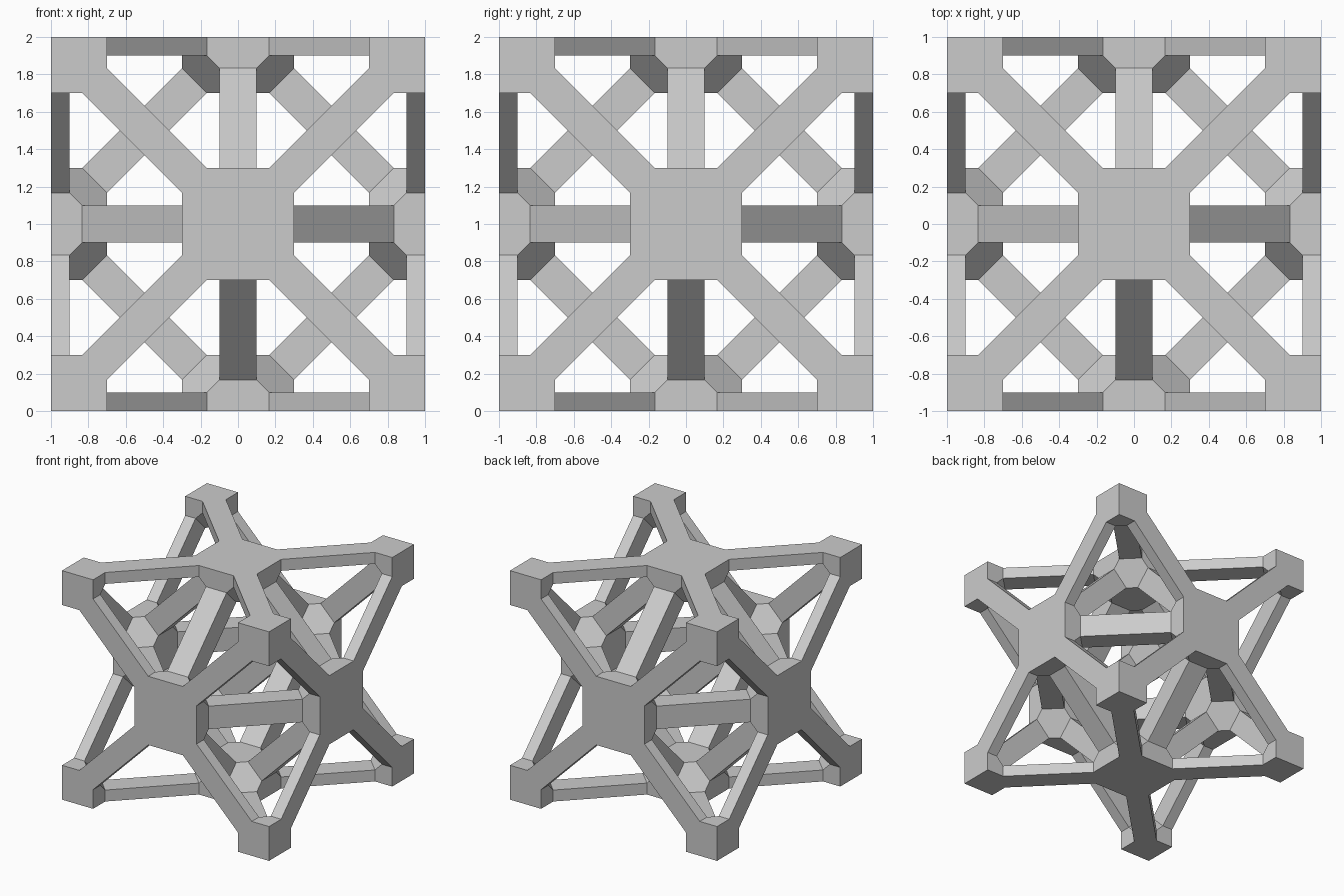
import bpy
import bmesh
from itertools import permutations, product, combinations
from mathutils import Vector

cube = bpy.data.objects.get("Cube")
if cube:
    bpy.data.objects.remove(cube, do_unlink=True)

# Hub extents: strut half thickness, strut shoulder, hub radius
THIN, SHOULDER, RADIUS = 0.1, 0.167, 0.3
AXES = [Vector(a) for a in ((1, 0, 0), (0, 1, 0), (0, 0, 1))]
HUB_POINTS = [Vector(p) * 1 for q in permutations((THIN, SHOULDER, RADIUS))
              for p in product(*((-c, c) for c in q))]

frame = bmesh.new()


def tidy(bm):
    bmesh.ops.dissolve_limit(bm, angle_limit=0.01, verts=bm.verts[:],
                             edges=bm.edges[:])


def add_piece(points, is_open):
    """Convex solid trimmed to the unit cell, without its joint faces."""
    bm = bmesh.new()
    for p in points:
        bm.verts.new(p)
    bmesh.ops.convex_hull(bm, input=bm.verts[:])
    tidy(bm)
    for axis in AXES:
        for n in (axis, -axis):
            cut = bmesh.ops.bisect_plane(
                bm, geom=bm.verts[:] + bm.edges[:] + bm.faces[:],
                plane_co=n, plane_no=n, dist=1e-5, clear_outer=True)
            rim = [e for e in cut["geom_cut"]
                   if isinstance(e, bmesh.types.BMEdge) and e.is_boundary]
            if rim:
                bmesh.ops.edgeloop_fill(bm, edges=rim)
    bmesh.ops.recalc_face_normals(bm, faces=bm.faces[:])
    bm.normal_update()
    joints = [f for f in bm.faces if is_open(f.normal)]
    bmesh.ops.delete(bm, geom=joints, context='FACES')
    copies = {v: frame.verts.new(v.co) for v in bm.verts}
    for f in bm.faces:
        frame.faces.new([copies[v] for v in f.verts])
    bm.free()


def faces_strut(normal):
    # Diagonal normals with one zero component carry a strut
    parts = sorted(abs(c) for c in normal)
    return parts[0] < 0.05 and parts[1] > 0.5


# Hubs at the cell corners and face centres
centres = [Vector(c) for c in product((-1, 1), repeat=3)]
centres += [a * s for a in AXES for s in (-1, 1)]
for c in centres:
    add_piece([c + p for p in HUB_POINTS], faces_strut)

# Diagonal struts between neighbouring hubs
for a, b in combinations(centres, 2):
    along = b - a
    if abs(along.length_squared - 2) > 0.01:
        continue
    u, v = [ax * along.dot(ax) for ax in AXES if abs(along.dot(ax)) > 0.5]
    side = u.cross(v) * THIN
    ends = []
    for c, s in ((a, 1), (b, -1)):
        for k in (-1, 1):
            ends.append(c + (u * RADIUS + v * SHOULDER) * s + side * k)
            ends.append(c + (u * SHOULDER + v * RADIUS) * s + side * k)
    direction = along.normalized()
    add_piece(ends, lambda n: abs(n.dot(direction)) > 0.9)

# Weld into one seamless frame standing on the ground
bmesh.ops.remove_doubles(frame, verts=frame.verts[:], dist=1e-4)
tidy(frame)
bmesh.ops.recalc_face_normals(frame, faces=frame.faces[:])
bmesh.ops.translate(frame, verts=frame.verts[:], vec=(0, 0, 1))

mesh = bpy.data.meshes.new("lattice_frame")
frame.to_mesh(mesh)
frame.free()

grey = bpy.data.materials.new("light_grey")
grey.use_nodes = True
colour = (0.6, 0.6, 0.6, 1)
grey.diffuse_color = colour
grey.node_tree.nodes["Principled BSDF"].inputs["Base Color"].default_value = colour
mesh.materials.append(grey)

lattice = bpy.data.objects.new("lattice_frame", mesh)
bpy.context.scene.collection.objects.link(lattice)
